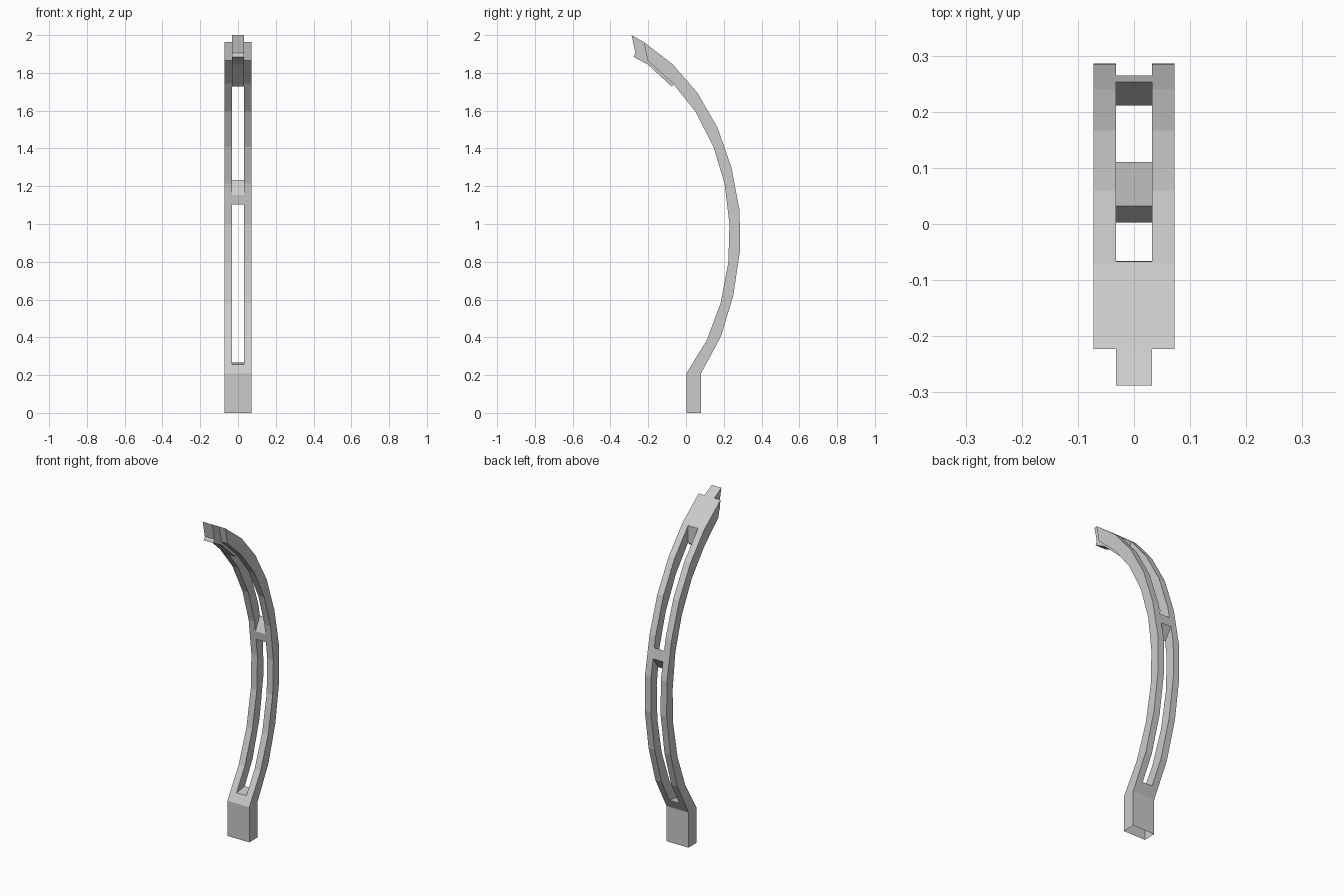
import bpy, bmesh

if "Cube" in bpy.data.objects:
    bpy.data.objects.remove(bpy.data.objects["Cube"])


def prism(name, profile, half_width):
    """Solid made by sweeping a (y, z) side profile along x."""
    bm = bmesh.new()
    left = [bm.verts.new((-half_width, y, z)) for y, z in profile]
    right = [bm.verts.new((half_width, y, z)) for y, z in profile]
    bm.faces.new(left)
    bm.faces.new(right[::-1])
    for i in range(len(profile)):
        j = (i + 1) % len(profile)
        bm.faces.new((left[i], right[i], right[j], left[j]))
    bmesh.ops.recalc_face_normals(bm, faces=bm.faces)
    mesh = bpy.data.meshes.new(name)
    bm.to_mesh(mesh)
    bm.free()
    ob = bpy.data.objects.new(name, mesh)
    bpy.context.collection.objects.link(ob)
    return ob


def combine(target, tool, operation):
    """Apply a boolean and remove the tool object."""
    mod = target.modifiers.new("bool", "BOOLEAN")
    mod.operation = operation
    mod.solver = "EXACT"
    mod.object = tool
    tool.hide_render = True
    bpy.context.view_layer.objects.active = target
    bpy.ops.object.modifier_apply(modifier=mod.name)
    bpy.data.objects.remove(tool, do_unlink=True)


# Curved post: back edge going up, front edge coming down
back = [(0.08, 0), (0.08, 0.21), (0.185, 0.405), (0.25, 0.62), (0.286, 0.86),
        (0.284, 1.07), (0.24, 1.30), (0.167, 1.51), (0.06, 1.695),
        (-0.07, 1.845), (-0.223, 1.963)]
front = [(0.003, 0), (0.003, 0.21), (0.11, 0.385), (0.183, 0.58), (0.224, 0.795),
         (0.23, 1.0), (0.204, 1.215), (0.145, 1.41), (0.05, 1.595),
         (-0.07, 1.745), (-0.203, 1.865)]
post = prism("curved_post", back + front[::-1], 0.0725)

# Narrow tongue at the tip, dropping slightly below the post
tongue = prism("tip_tongue", [(-0.223, 1.963), (-0.288, 2.0), (-0.268, 1.905),
                              (-0.278, 1.885), (-0.203, 1.845), (-0.075, 1.727),
                              (-0.055, 1.75), (-0.1, 1.82)], 0.032)
combine(post, tongue, "UNION")

# Two long slots, leaving a slanted crossbar between them
lower = prism("lower_slot_cutter", [(-0.05, 0.247), (0.4, 0.303),
                                    (0.4, 1.365), (0.1, 0.936)], 0.0325)
combine(post, lower, "DIFFERENCE")
upper = prism("upper_slot_cutter", [(0.132, 1.004), (0.337, 1.391), (0.3, 1.95),
                                    (-0.068, 1.95), (-0.064, 1.60)], 0.0325)
combine(post, upper, "DIFFERENCE")

# Open underside of the foot
bm = bmesh.new()
bm.from_mesh(post.data)
bottom = [f for f in bm.faces if all(v.co.z < 0.001 for v in f.verts)]
bmesh.ops.delete(bm, geom=bottom, context="FACES_ONLY")
bm.to_mesh(post.data)
bm.free()
